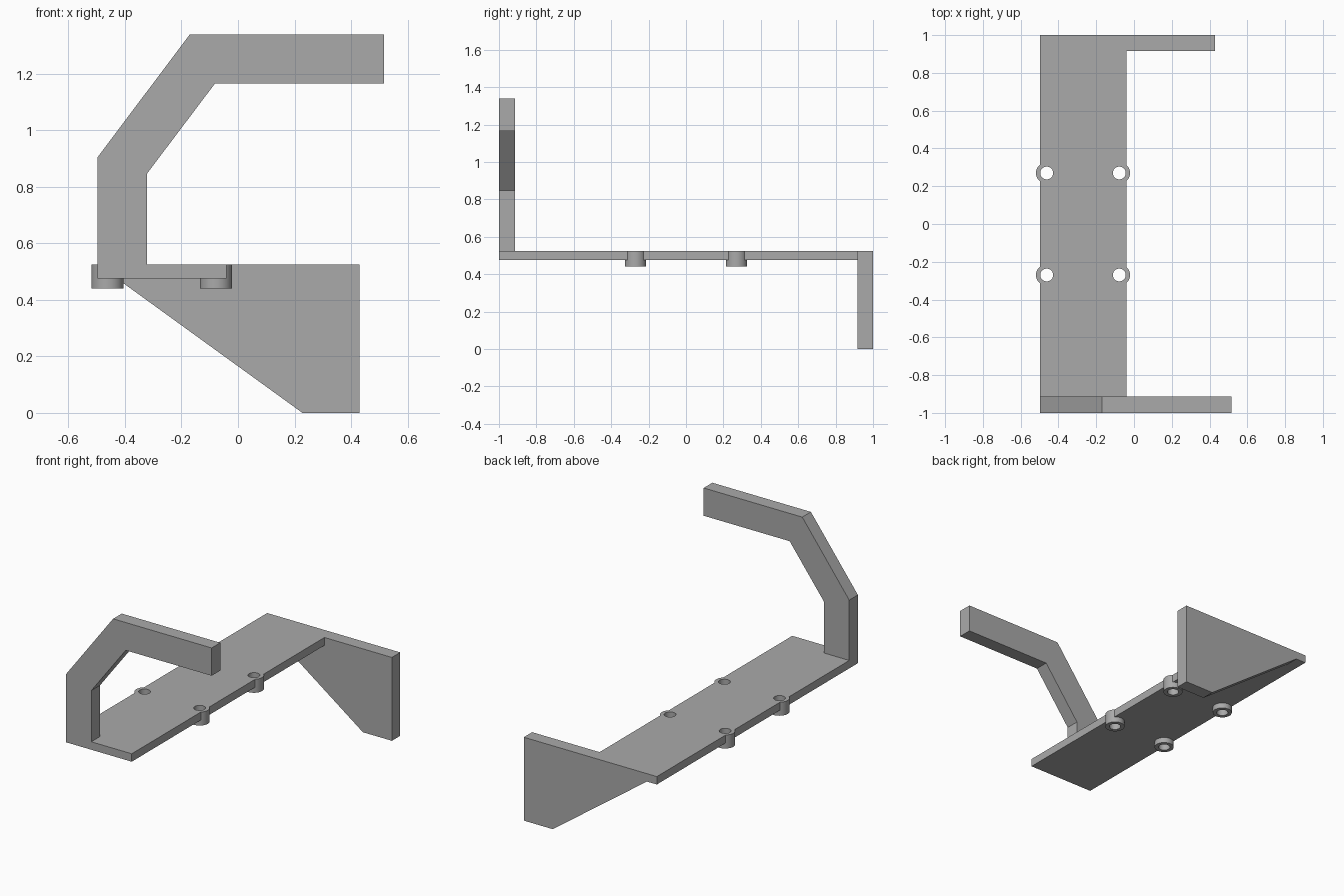
import bpy
import bmesh

cube = bpy.data.objects.get("Cube")
if cube:
    bpy.data.objects.remove(cube, do_unlink=True)

grey = bpy.data.materials.new("plain grey")
grey.use_nodes = True
COLOUR = (0.4, 0.4, 0.4, 1)
grey.diffuse_color = COLOUR
grey.node_tree.nodes["Principled BSDF"].inputs["Base Color"].default_value = COLOUR

# Shared dimensions
LEFT, EDGE = -0.497, -0.04
PLATE_LOW, PLATE_TOP = 0.475, 0.525
HOLE_X, HOLE_Y = (-0.462, -0.078), (-0.27, 0.27)


def extrude_profile(name, points, y0, y1):
    """Solid from an x-z outline stretched between two y positions."""
    bm = bmesh.new()
    face = bm.faces.new([bm.verts.new((x, y0, z)) for x, z in points])
    result = bmesh.ops.extrude_face_region(bm, geom=[face])
    verts = [g for g in result["geom"] if isinstance(g, bmesh.types.BMVert)]
    bmesh.ops.translate(bm, verts=verts, vec=(0, y1 - y0, 0))
    bmesh.ops.recalc_face_normals(bm, faces=bm.faces)
    mesh = bpy.data.meshes.new(name)
    bm.to_mesh(mesh)
    bm.free()
    mesh.materials.append(grey)
    obj = bpy.data.objects.new(name, mesh)
    bpy.context.collection.objects.link(obj)
    return obj


def combine_cylinder(target, operation, x, y, radius, low, high):
    """Join or cut an upright cylinder, then discard the helper."""
    bpy.ops.mesh.primitive_cylinder_add(
        vertices=48, radius=radius, depth=high - low,
        location=(x, y, (low + high) / 2))
    helper = bpy.context.object
    helper.hide_render = True
    helper.data.materials.append(grey)
    mod = target.modifiers.new(operation, "BOOLEAN")
    mod.operation, mod.solver, mod.object = operation, "EXACT", helper
    bpy.context.view_layer.objects.active = target
    bpy.ops.object.modifier_apply(modifier=mod.name)
    bpy.data.objects.remove(helper, do_unlink=True)


# Long base plate
plate = extrude_profile(
    "mounting_plate",
    [(LEFT, PLATE_LOW), (EDGE, PLATE_LOW), (EDGE, PLATE_TOP), (LEFT, PLATE_TOP)],
    -1, 1)

# Four screw bosses on the plate edges, bored right through
for x in HOLE_X:
    for y in HOLE_Y:
        combine_cylinder(plate, "UNION", x, y, 0.057, 0.44, PLATE_TOP)
        combine_cylinder(plate, "DIFFERENCE", x, y, 0.034, 0.3, 0.7)

# Hooked arm rising from the front end
extrude_profile(
    "front_arm",
    [(LEFT, PLATE_TOP), (LEFT, 0.905), (-0.17, 1.34), (0.517, 1.34),
     (0.517, 1.165), (-0.082, 1.165), (-0.322, 0.847), (-0.322, PLATE_TOP)],
    -1, -0.914)

# Tapered wall hanging from the back end
extrude_profile(
    "back_wall",
    [(EDGE, PLATE_TOP), (0.43, PLATE_TOP), (0.43, 0), (0.228, 0),
     (-0.428, PLATE_LOW), (EDGE, PLATE_LOW)],
    0.917, 1)

# Smooth only the round bosses, keeping every edge crisp
bpy.ops.object.select_all(action="DESELECT")
plate.select_set(True)
bpy.context.view_layer.objects.active = plate
bpy.ops.object.shade_smooth_by_angle()
